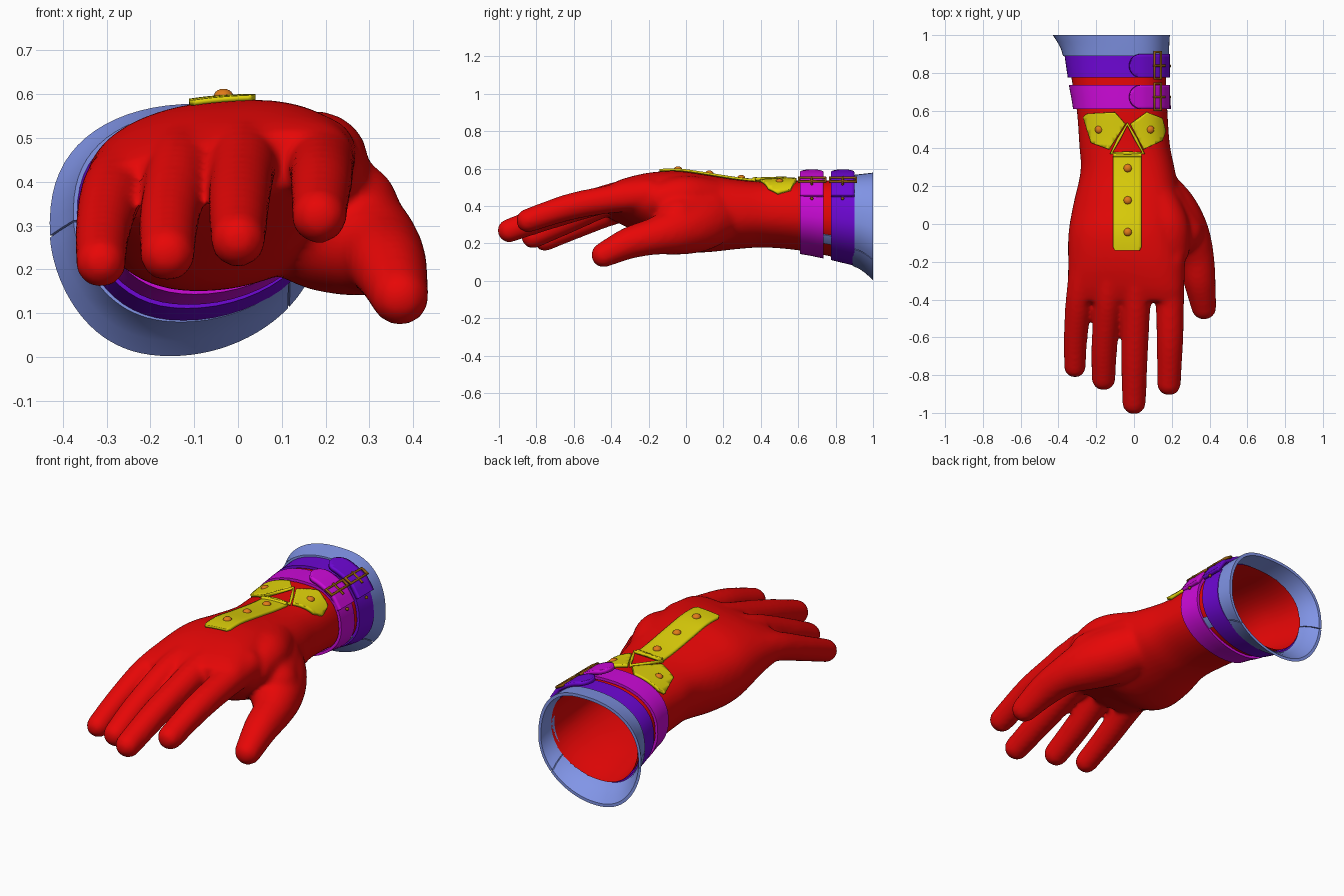
import bpy, bmesh, math
from mathutils import Vector, Matrix
from mathutils.bvhtree import BVHTree

if "Cube" in bpy.data.objects:
    bpy.data.objects.remove(bpy.data.objects["Cube"])


def mat(name, rgb):
    m = bpy.data.materials.new(name)
    m.diffuse_color = (*rgb, 1)
    m.use_nodes = True
    m.node_tree.nodes["Principled BSDF"].inputs["Base Color"].default_value = m.diffuse_color
    return m


RED = mat("red", (0.8, 0.002, 0.002))
YELLOW = mat("yellow", (0.74, 0.64, 0.003))
MAGENTA = mat("magenta", (0.6, 0.003, 0.68))
PURPLE = mat("purple", (0.155, 0.002, 0.66))
BLUE = mat("blue", (0.22, 0.3, 0.8))
ORANGE = mat("orange", (0.75, 0.2, 0.01))
BROWN = mat("brown", (0.27, 0.1, 0.004))


def finish(name, bm, material, angle=40):
    me = bpy.data.meshes.new(name)
    bm.to_mesh(me)
    bm.free()
    ob = bpy.data.objects.new(name, me)
    bpy.context.collection.objects.link(ob)
    me.materials.append(material)
    bpy.ops.object.select_all(action='DESELECT')
    ob.select_set(True)
    bpy.context.view_layer.objects.active = ob
    bpy.ops.object.shade_smooth_by_angle(angle=math.radians(angle))
    return ob


def spline(rows, n):
    """Catmull-Rom samples through rows of any width."""
    out = []
    for i in range(len(rows) - 1):
        p = [rows[max(0, min(len(rows) - 1, i + k))] for k in (-1, 0, 1, 2)]
        for j in range(n):
            t = j / n
            out.append([0.5 * (2 * b + (c - a) * t + (2 * a - 5 * b + 4 * c - d) * t * t
                               + (3 * b - a - 3 * c + d) * t ** 3) for a, b, c, d in zip(*p)])
    return out + [list(rows[-1])]


def ring(row, off=0.0, a0=0, a1=360, n=56):
    """Rounded section: y, x range, z range, tilt of the section."""
    y, x0, x1, z0, z1, tilt = row
    pts = []
    for i in range(n):
        a = math.radians(a0 + (a1 - a0) * i / (n if a1 - a0 == 360 else n - 1))
        c, s = math.cos(a), math.sin(a)
        c = math.copysign(abs(c) ** (0.83 if s > 0 else 0.95), c)
        s = math.copysign(abs(s) ** (0.83 if s > 0 else 1.05), s)
        pts.append(Vector(((x0 + x1) / 2 + ((x1 - x0) / 2 + off) * c + 0.035 * s * (1 - c * c),
                           y, (z0 + z1) / 2 + ((z1 - z0) / 2 + off) * s + tilt * c)))
    return pts


def loft(bm, rings, closed=True, caps=False):
    vs = [[bm.verts.new(p) for p in r] for r in rings]
    n = len(vs[0])
    for a, b in zip(vs, vs[1:]):
        for i in range(n if closed else n - 1):
            bm.faces.new((a[i], a[(i + 1) % n], b[(i + 1) % n], b[i]))
    if caps:
        bm.faces.new(vs[0])
        bm.faces.new(vs[-1])
    bmesh.ops.recalc_face_normals(bm, faces=bm.faces)


def shell(name, rows, out, inn, material, a0=0, a1=360, n=56):
    """Closed band with an outer and an inner wall; open arcs get end caps."""
    bm = bmesh.new()
    rings = [ring(r, out, a0, a1, n) for r in rows] + [ring(r, inn, a0, a1, n) for r in rows[::-1]]
    loft(bm, rings + rings[:1], closed=a1 - a0 == 360)
    bmesh.ops.remove_doubles(bm, verts=bm.verts, dist=1e-5)
    bmesh.ops.holes_fill(bm, edges=[e for e in bm.edges if e.is_boundary], sides=0)
    bmesh.ops.recalc_face_normals(bm, faces=bm.faces)
    return finish(name, bm, material)


# Glove: palm and wrist loft merged with tapered fingers
BODY = [(1.00, -.36, .17, .085, .545, 0), (.9, -.35, .17, .1, .537, 0),
        (.75, -.328, .17, .135, .537, 0), (.6, -.303, .177, .163, .537, 0),
        (.42, -.29, .19, .178, .53, 0), (.28, -.283, .218, .17, .54, 0),
        (.1, -.322, .25, .152, .567, .01), (-.05, -.347, .26, .16, .586, .012),
        (-.2, -.349, .265, .235, .574, .025), (-.33, -.349, .262, .30, .537, .04),
        (-.41, -.333, .247, .345, .497, .045)]
HAND = [
    [(.182, -.2, .462, .09), (.19, -.4, .437, .077), (.19, -.62, .395, .072), (.185, -.845, .322, .064)],
    [(.01, -.22, .48, .085), (.012, -.4, .445, .077), (.003, -.7, .355, .072), (0, -.945, .268, .064)],
    [(-.12, -.22, .46, .085), (-.137, -.4, .425, .074), (-.157, -.65, .315, .07), (-.161, -.818, .236, .064)],
    [(-.25, -.2, .42, .085), (-.287, -.38, .375, .074), (-.308, -.58, .293, .065), (-.313, -.755, .216, .059)],
    # thumb and the web beside it
    [(.09, .2, .35, .13), (.185, .07, .305, .15), (.262, -.04, .272, .133), (.322, -.16, .24, .101),
     (.347, -.3, .203, .086), (.37, -.441, .138, .067)],
    [(.1, .17, .43, .11), (.178, 0, .45, .112), (.2, -.13, .435, .096)],
    [(.15, .12, .38, .12), (.25, -.04, .333, .12)]]
bm = bmesh.new()
loft(bm, [ring(r) for r in spline(BODY, 5)], caps=True)
for path in HAND:
    for x, y, z, r in spline(path, 9):
        bmesh.ops.create_icosphere(bm, subdivisions=3, radius=r, matrix=Matrix.Translation((x, y, z)))
raw = finish("glove_source", bm, RED)
rm = raw.modifiers.new("merge", 'REMESH')
rm.mode = 'VOXEL'
rm.voxel_size = 0.013
sm = raw.modifiers.new("soften", 'SMOOTH')
sm.factor = 0.5
sm.iterations = 10
dg = bpy.context.evaluated_depsgraph_get()
bm = bmesh.new()
bm.from_object(raw, dg)
bpy.data.objects.remove(raw)
# open the wrist end
bmesh.ops.delete(bm, geom=[v for v in bm.verts if v.co.y > 0.928], context='VERTS')
hand_tree = BVHTree.FromBMesh(bm)
finish("glove", bm, RED, 180)


def top(x, y):
    hit = hand_tree.ray_cast(Vector((x, y, 2)), Vector((0, 0, -1)))[0]
    return hit.z if hit else 0.5


def drape(name, outline, height, material, thick=0.012, offset=1):
    """Flat outline cut into a grid and laid on a height function."""
    bm = bmesh.new()
    bm.faces.new([bm.verts.new((x, y, 0)) for x, y in outline])
    for axis in (0, 1):
        no = Vector((1 - axis, axis, 0))
        for k in range(-20, 50):
            bmesh.ops.bisect_plane(bm, geom=bm.verts[:] + bm.edges[:] + bm.faces[:],
                                   plane_co=no * (k * 0.02 + 0.003), plane_no=no)
    bm.normal_update()
    for f in bm.faces:
        if f.normal.z < 0:
            f.normal_flip()
    for v in bm.verts:
        v.co.z = height(v.co.x, v.co.y)
    m = finish(name, bm, material).modifiers.new("thickness", 'SOLIDIFY')
    m.thickness = thick
    m.offset = offset


def wire(name, pts, radius, material):
    cu = bpy.data.curves.new(name, 'CURVE')
    cu.dimensions = '3D'
    cu.bevel_depth = radius
    cu.bevel_resolution = 2
    cu.use_fill_caps = True
    sp = cu.splines.new('POLY')
    sp.points.add(len(pts) - 1)
    for p, co in zip(sp.points, pts):
        p.co = (*co, 1)
    sp.use_cyclic_u = len(pts) > 2
    cu.materials.append(material)
    bpy.context.collection.objects.link(bpy.data.objects.new(name, cu))


# Yellow straps on the back of the hand
on_hand = lambda x, y: top(x, y) + 0.002
drape("long_strap", [(-.1, -.14), (.03, -.14), (.04, -.12), (.04, .37), (-.11, .37), (-.11, -.12)],
      on_hand, YELLOW)
drape("left_flap", [(-.26, .565), (-.24, .585), (-.1, .592), (-.045, .53), (-.13, .395), (-.22, .43)],
      on_hand, YELLOW, 0.016)
drape("right_flap", [(-.02, .53), (.065, .592), (.14, .56), (.157, .49), (.14, .44), (.05, .395)],
      on_hand, YELLOW, 0.016)
wire("strap_ring", [(x, y, top(x, y) + .016) for x, y in
                    ((-.12, .375), (-.035, .375), (.05, .375), (.01, .45), (-.035, .53), (-.08, .45))],
     0.009, YELLOW)
wire("strap_bar", [(x, .365, top(x, .365) + .014) for x in (-.11, .04)], 0.012, YELLOW)

# Rivets
for i, (x, y) in enumerate([(-.033, .295), (-.033, .125), (-.033, -.043), (-.185, .5), (.085, .5)]):
    bm = bmesh.new()
    bmesh.ops.create_uvsphere(bm, u_segments=16, v_segments=10, radius=.022,
                              matrix=Matrix.Translation((x, y, top(x, y) + .012)) @ Matrix.Diagonal((1, 1, .75, 1)))
    finish(f"rivet_{i}", bm, ORANGE, 180)

# Wrist belts with tongue and buckle
DENSE = spline(BODY, 20)


def wrist(y):
    return [y] + min(DENSE, key=lambda r: abs(r[0] - y))[1:]


def tongue_height(x, y):
    pts = [(-.03, .592), (.05, .573), (.1, .549), (.145, .52), (.19, .45)]
    for (xa, za), (xb, zb) in zip(pts, pts[1:]):
        if x <= xb:
            return za + (zb - za) * (x - xa) / (xb - xa)
    return .45


for label, y0, y1, material in (("front", .61, .735, MAGENTA), ("rear", .775, .9, PURPLE)):
    shell(f"{label}_belt", [wrist(y0 + (y1 - y0) * k / 4) for k in range(5)], .019, .004, material)
    mid, half = (y0 + y1) / 2, (y1 - y0) / 2
    outline = [(.185, mid - half), (.185, mid + half)]
    for k in range(13):
        a = math.pi * (.5 + k / 12)
        outline.append((.035 + .058 * math.cos(a), mid + half * math.sin(a)))
    drape(f"{label}_tongue", outline, tongue_height, material, 0.022, -0.5)
    lo, hi = y0 - .006, y1 + .01
    wire(f"{label}_buckle", [(.108, lo, .55), (.108, hi, .55), (.142, hi, .53), (.142, lo, .53)], .008, BROWN)
    wire(f"{label}_prong", [(.1, mid, .556), (.165, mid, .515)], 0.006, BROWN)
    bm = bmesh.new()
    bmesh.ops.create_icosphere(bm, subdivisions=2, radius=.009, matrix=Matrix.Translation((.188, mid, .44)))
    finish(f"{label}_belt_hole", bm, BROWN, 180)

# Flared cuff in two halves with slits at the sides, and a tab under the belts
CUFF = [(.89, -.376, .185, .08, .565, 0), (.93, -.388, .186, .062, .57, 0),
        (.965, -.407, .188, .036, .574, 0), (1.0, -.43, .19, .002, .578, 0)]
shell("upper_cuff", CUFF, 0, -.016, BLUE, -38.5, 183, 44)
shell("lower_cuff", CUFF, 0, -.016, BLUE, 184, 320.5, 36)
shell("cuff_tab", [wrist(.73 + .045 * k) for k in range(5)], .012, .002, BLUE, -42, -27, 8)
